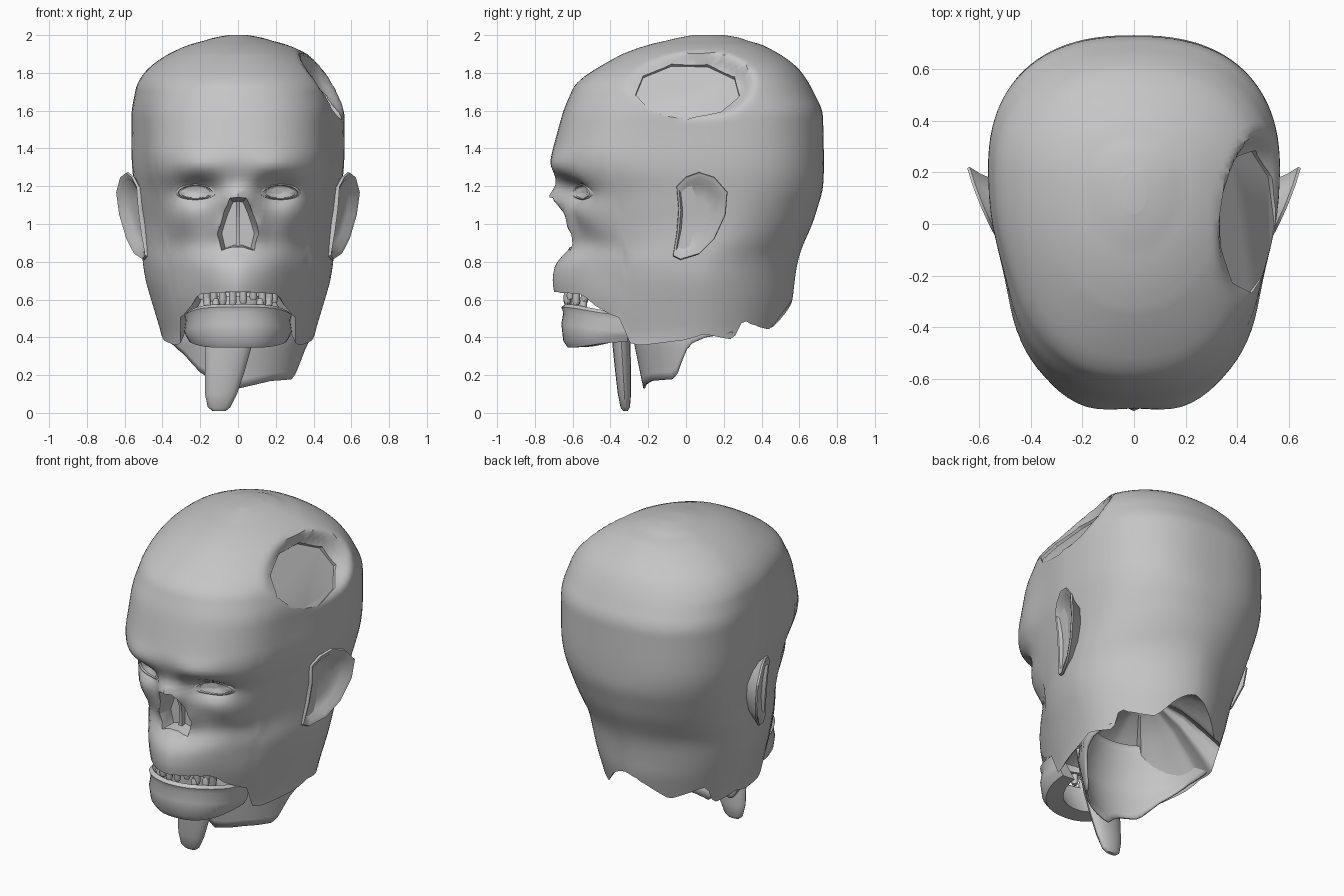
import bpy, bmesh
from math import sin, cos, pi, exp, radians
from mathutils import Vector

cube = bpy.data.objects.get("Cube")
if cube:
    bpy.data.objects.remove(cube)

grey = bpy.data.materials.new("plain grey")
grey.use_nodes = True
TONE = (0.56, 0.56, 0.56, 1)
grey.diffuse_color = TONE
grey.node_tree.nodes["Principled BSDF"].inputs["Base Color"].default_value = TONE


def activate(ob):
    bpy.ops.object.select_all(action="DESELECT")
    ob.select_set(True)
    bpy.context.view_layer.objects.active = ob


def smooth(ob, angle=45):
    activate(ob)
    bpy.ops.object.shade_smooth_by_angle(angle=radians(angle))


def grid(name, rows, closed=True, caps=False, mirror=False, thick=0):
    """Skin a list of point rows; closed rows form a tube."""
    bm = bmesh.new()
    vs = [[bm.verts.new(p) for p in r] for r in rows]
    n = len(rows[0])
    for a, b in zip(vs, vs[1:]):
        for i in range(n if closed else n - 1):
            j = (i + 1) % n
            bm.faces.new((a[i], a[j], b[j], b[i]))
    if caps:
        bm.faces.new(vs[0][::-1])
        bm.faces.new(vs[-1])
    bmesh.ops.recalc_face_normals(bm, faces=bm.faces)
    me = bpy.data.meshes.new(name)
    bm.to_mesh(me)
    bm.free()
    ob = bpy.data.objects.new(name, me)
    bpy.context.collection.objects.link(ob)
    me.materials.append(grey)
    if thick:
        m = ob.modifiers.new("thickness", "SOLIDIFY")
        m.thickness, m.offset = thick, 0
    if mirror:
        ob.modifiers.new("mirror", "MIRROR").use_mirror_merge = False
    smooth(ob)
    return ob


def lin(table, k):
    """Linear lookup in rows sorted by their first value."""
    if k <= table[0][0]:
        return table[0][1:]
    for a, b in zip(table, table[1:]):
        if k <= b[0]:
            f = (k - a[0]) / (b[0] - a[0])
            return [p + (q - p) * f for p, q in zip(a[1:], b[1:])]
    return table[-1][1:]


def bump(x, z, cx, cz, sx, sz):
    return exp(-((x - cx) / sx) ** 2 - ((z - cz) / sz) ** 2)


# Head: height, front, back, half width, roundness
LEVELS = [(.4, -.6, .51, .4, 1.7), (.6, -.69, .565, .46, 1.6), (.7, -.71, .575, .49, 1.6),
          (.8, -.69, .59, .505, 1.7), (.88, -.6, .615, .512, 1.85), (1, -.6, .67, .52, 2),
          (1.18, -.65, .725, .545, 2.25), (1.27, -.7, .73, .56, 2.4), (1.36, -.715, .73, .565, 2.45),
          (1.6, -.65, .725, .565, 2.4), (1.75, -.585, .65, .535, 2.2), (1.84, -.45, .585, .465, 2.1),
          (1.93, -.28, .45, .32, 2), (1.98, -.08, .33, .17, 2), (2, .04, .2, .05, 2)]
# Torn lower edge of the head, by depth
EDGE = [(-.8, .65), (-.55, .63), (-.48, .57), (-.4, .525), (-.34, .5), (-.32, .38), (-.25, .36),
        (0, .39), (.1, .42), (.25, .39), (.3, .49), (.45, .47), (.52, .54), (.6, .6)]
# Plane of the wound in the left side of the skull
WOUND = Vector((.44, .01, 1.705))
NORMAL, DOWN = Vector((.79, 0, .62)), Vector((.62, 0, -.79))


def head_point(t, z):
    h = min(.03, 2 - z)
    f, b, w, n = [sum(v) / 3 for v in zip(*[lin(LEVELS, z + d) for d in (-h, 0, h)])]
    yc = f + .62 * (b - f)
    s, c = sin(t), cos(t)
    if c < 0:
        n = max(n, 1.8)
    x = w * (1 if s > 0 else -1) * abs(s) ** (2 / n)
    y = yc - (yc - f) * c ** (2 / n) if c > 0 else yc + (b - yc) * (-c) ** (2 / n)
    # Hollow temples
    x *= 1 - .06 * bump(y, z, -.22, 1.4, .22, .4)
    if y < -.1:
        ax, mask = abs(x), min(1, (-.1 - y) / .25)
        y += mask * (.09 * bump(ax, z, .21, 1.18, .1, .06)
                     - .09 * bump(x, z, 0, 1.13, .09, .07)
                     - .025 * bump(ax, z, .2, 1.31, .14, .06)
                     - .05 * bump(ax, z, .3, 1.03, .12, .1)
                     + .03 * bump(ax, z, .32, .76, .1, .12)
                     - .04 * bump(ax, z, .1, 1.0, .05, .1))
    p = Vector((x, y, z))
    # Flatten the skull around the wound
    rise = (p - WOUND).dot(NORMAL)
    if rise > 0 and x > 0:
        r = (((p.y - WOUND.y) / .28) ** 2 + ((p - WOUND).dot(DOWN) / .185) ** 2) ** .5
        k = max(0, min(1, (1.3 - r) / .35))
        p -= NORMAL * rise * k * k * (3 - 2 * k)
    return p


N, M = 96, 70
columns = []
for i in range(N):
    t = 2 * pi * i / N
    z = .9
    while z > .35:
        p = head_point(t, z)
        rag = .025 * sin(15 * p.x + 1) if p.y > .3 else 0
        if z <= lin(EDGE, p.y)[0] + rag:
            break
        z -= .005
    columns.append([head_point(t, z + (2 - z) * (1 - (1 - j / M) ** 1.7)) for j in range(M + 1)])
rows = [list(r) for r in zip(*columns)]

# Hollow underside and mouth roof, closing the head
cavity = []
for f in (.98, .8, .55, .3, .1, .05):
    cavity.append([Vector((p.x * f, .05 + (p.y - .05) * f, p.z + (.8 - p.z) * sin((1 - f) * pi / 2)))
                   for p in rows[0]])
head = grid("head", cavity[::-1] + rows, caps=True)


def carve(name, lower, upper):
    """Cut a prism between two outlines out of the head."""
    cutter = grid(name, [lower, upper], caps=True)
    m = head.modifiers.new(name, "BOOLEAN")
    m.operation, m.solver, m.object = "DIFFERENCE", "EXACT", cutter
    activate(head)
    bpy.ops.object.modifier_apply(modifier=name)
    bpy.data.objects.remove(cutter)


# Shallow wound recess
wound = []
for i in range(9):
    a = 2 * pi * (i + .3) / 9
    wound.append(WOUND + Vector((0, .28 * cos(a), 0)) + DOWN * .185 * sin(a))
carve("skull_wound_cut", [p - NORMAL * .015 for p in wound], [p + NORMAL * .3 for p in wound])

# Open nose cavity
half = [(.035, 1.145), (.07, 1.07), (.115, .94), (.09, .84), (.03, .86)]
nose = half + [(-x, z) for x, z in half[::-1]]
carve("nose_cut", [(x * .75, -.53, 1 + (z - 1) * .8) for x, z in nose],
      [(x * 1.6, -.85, 1 + (z - 1) * 1.08) for x, z in nose])
smooth(head, 40)
grid("nose_septum", [[(s * w, y, z) for s, y in ((-1, -.5), (-1, f), (1, f), (1, -.5))]
                     for w, f, z in ((.012, -.56, .88), (.008, -.56, 1), (.012, -.61, 1.12))], caps=True)


def ring(c, rx, ry, n=16):
    return [(c[0] + rx * cos(2 * pi * i / n), c[1] + ry * sin(2 * pi * i / n), c[2]) for i in range(n)]


# Eyes: almond bulges laid on the socket floor, inside thin lids
def lid(scale, push):
    pts = []
    for i in range(20):
        a = 2 * pi * i / 20
        x = .225 + .092 * scale * cos(a)
        z = 1.165 + scale * .04 * sin(a) * (1 if sin(a) > 0 else .8)
        t = 0
        while head_point(t, z).x < x:
            t += .01
        pts.append((x, head_point(t, z).y + push, z))
    return pts


grid("eyelids", [lid(1.3, .02), lid(1.15, -.004), lid(1, -.012), lid(.92, .01)], mirror=True)
grid("eyes", [lid(.98, .01), lid(.85, -.006), lid(.5, -.014), lid(.05, -.016)], caps=True, mirror=True)

# Ears: dished shells flaring backward
OUT = [(-.05, 1.2), (0, 1.25), (.07, 1.275), (.15, 1.25), (.22, 1.17), (.21, 1.05),
       (.15, .92), (.07, .84), (-.03, .81), (-.07, .83), (-.05, .95), (-.04, 1.08)]


def ear_ring(scale, inset):
    pts = []
    for y, z in OUT:
        y, z = .05 + (y - .05) * scale, 1.05 + (z - 1.05) * scale
        pts.append((.488 + .42 * (y + .07) + .1 * (z - .8) - inset, y, z))
    return pts


grid("ears", [ear_ring(.6, .12), ear_ring(.85, .04), ear_ring(1, .012), ear_ring(.98, 0),
              ear_ring(.86, .006), ear_ring(.72, .035), ear_ring(.4, .045), ear_ring(.04, .045)],
     caps=True, mirror=True)

# Torn neck front, angle from front to lower edge
TORN = [(-110, .43), (-75, .4), (-50, .31), (-32, .2), (-12, .19), (0, .13), (30, .17),
        (58, .18), (72, .36), (85, .4), (110, .43)]
neck = []
for j in range(13):
    row = []
    for i in range(43):
        d = -105 + 5 * i
        low = lin(TORN, d)[0]
        z = low + (.66 - low) * j / 12
        w = lin([(.13, .33), (.4, .385), (.5, .37), (.66, .33)], z)[0]
        a = radians(d)
        row.append((w * sin(a), .14 - (w + .03) * cos(a), z))
    neck.append(row)
grid("neck", neck, closed=False, thick=.012)

# Lower jaw: a bent band with lip, chin and a curled-in underside
JAW = [(.82, .5), (.84, .55), (.94, .575), (1, .56), (.97, .53), (1, .47), (.97, .38), (.9, .345), (.6, .35)]
jaw = []
for i in range(25):
    a = radians(-90 + 7.5 * i)
    s, c = sin(a), cos(a)
    side = abs(s) ** 4
    jaw.append([(.285 * k * (1 if s > 0 else -1) * abs(s) ** .9,
                 -.31 - .35 * k * abs(c) ** .9, z + side * (.03 if z < .4 else -.04)) for k, z in JAW])
grid("lower_jaw", jaw, caps=True)


# Gum and teeth along the upper arch, with a few shorter lower teeth
def arch(a, k=1):
    return .2 * k * sin(a), -.42 - .21 * k * cos(a)


grid("upper_gum", [[(*arch(radians(-90 + 9 * i), k), z) for k, z in
                    ((.8, .72), (.85, .635), (1, .635), (1.05, .72))] for i in range(21)], caps=True)


def tooth(name, a, z0, z1, w):
    x, y = arch(a)
    grid(name, [ring((x, y, z0), w * .75, .014, 8), ring((x, y, z0 + (z1 - z0) * .2), w, .02, 8),
                ring((x, y, z1), w * .8, .018, 8)], caps=True)


for i, tip in enumerate((.6, .58, .59, .575, .57, .58, .6, .57, .59, .585)):
    tooth("upper_tooth", radians(-72 + 16 * i), tip, .67, .021)
for i in (-3, -2, 2, 3):
    tooth("lower_tooth", radians(18 * i), .605, .5, .02)

# Tongue hanging behind the jaw
TONGUE = [(.01, -.1, .035, .012), (.03, -.1, .06, .025), (.1, -.09, .085, .035), (.22, -.07, .105, .042),
          (.36, -.05, .125, .048), (.5, -.03, .13, .05), (.62, 0, .12, .04)]
grid("tongue", [ring((x, -.32 - .06 * z, z), w, d) for z, x, w, d in TONGUE], caps=True)
